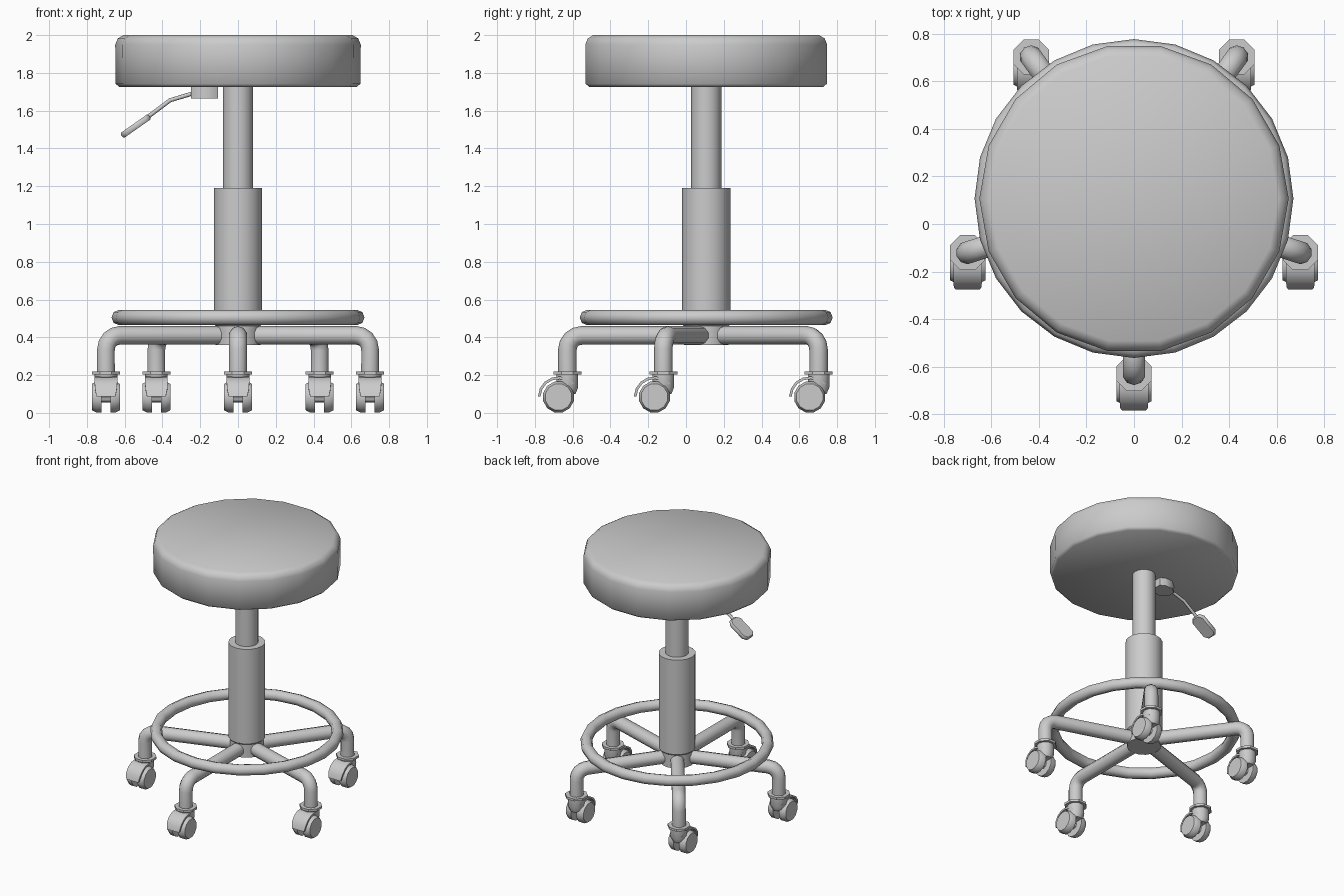
import bpy, bmesh
from math import sin, cos, pi, radians
from mathutils import Vector, Matrix

if "Cube" in bpy.data.objects:
    bpy.data.objects.remove(bpy.data.objects["Cube"])

CY = 0.107  # y of the column axis


def finish(name, bm, angle=40):
    bmesh.ops.recalc_face_normals(bm, faces=bm.faces)
    me = bpy.data.meshes.new(name)
    bm.to_mesh(me)
    bm.free()
    ob = bpy.data.objects.new(name, me)
    bpy.context.collection.objects.link(ob)
    bpy.ops.object.select_all(action='DESELECT')
    ob.select_set(True)
    bpy.context.view_layer.objects.active = ob
    bpy.ops.object.shade_smooth_by_angle(angle=radians(angle))
    return ob


def loft(bm, rings, caps=True, closed=False):
    """Join rings of points into a skin."""
    vs = [[bm.verts.new(p) for p in r] for r in rings]
    pairs = list(zip(vs, vs[1:])) + ([(vs[-1], vs[0])] if closed else [])
    for a, b in pairs:
        for i in range(len(a)):
            j = (i + 1) % len(a)
            bm.faces.new((a[i], a[j], b[j], b[i]))
    if caps and not closed:
        bm.faces.new(vs[0])
        bm.faces.new(vs[-1])


def lathe(bm, profile, n, mat=Matrix(), phase=0.0):
    loft(bm, [[mat @ Vector((r * cos(2 * pi * i / n + phase), r * sin(2 * pi * i / n + phase), z))
               for i in range(n)] for r, z in profile])


def tube(bm, pts, rad, n, side):
    """Sweep a circle along a path lying in the plane whose normal is side."""
    pts = [Vector(p) for p in pts]
    rings = []
    for k, p in enumerate(pts):
        d0 = (p - pts[max(k - 1, 0)]).normalized()
        d1 = (pts[min(k + 1, len(pts) - 1)] - p).normalized()
        up = (d0 + d1).normalized().cross(side)
        rings.append([p + rad * (cos(2 * pi * i / n) * up + sin(2 * pi * i / n) * side)
                      for i in range(n)])
    loft(bm, rings)


axis = Matrix.Translation((0, CY, 0))

# Padded seat
bm = bmesh.new()
lathe(bm, [(0.628, 1.725), (0.648, 1.742), (0.65, 1.95), (0.637, 1.982), (0.607, 2.0)], 18, axis)
finish("seat", bm, 50)

# Gas lift column
bm = bmesh.new()
lathe(bm, [(0.08, 1.15), (0.08, 1.74)], 16, axis)
finish("upper_column", bm)
bm = bmesh.new()
lathe(bm, [(0.118, 0.36), (0.118, 0.46), (0.128, 0.47), (0.128, 1.19)], 16, axis)
finish("lower_column", bm)

# Foot ring
bm = bmesh.new()
N = 24
loft(bm, [[(r * sin(a), CY + r * cos(a), 0.505 + 0.041 * sin(t))
           for t in [2 * pi * j / 8 for j in range(8)] for r in [0.629 + 0.041 * cos(t)]]
          for a in [2 * pi * i / N for i in range(N)]], closed=True)
finish("foot_ring", bm, 60)

# Height lever: bracket, bent rod and flat paddle
bm = bmesh.new()
plan = [(-0.105, -0.045), (-0.14, -0.065), (-0.2, -0.065), (-0.248, -0.025),
        (-0.248, 0.025), (-0.2, 0.065), (-0.14, 0.065), (-0.105, 0.045)]
loft(bm, [[(x, CY + y, z) for x, y in plan] for z in (1.665, 1.735)])
finish("lever_bracket", bm)
bm = bmesh.new()
tube(bm, [(-0.2, CY, 1.7), (-0.25, CY, 1.688), (-0.36, CY, 1.655), (-0.48, CY, 1.565)],
     0.011, 8, Vector((0, 1, 0)))
finish("lever_rod", bm, 60)
bm = bmesh.new()
outline = [(-0.09, 0.03), (-0.065, 0.055), (0.065, 0.055), (0.09, 0.03)]
outline += [(x, -y) for x, y in reversed(outline)]
pm = Matrix.Translation((-0.542, CY, 1.518)) @ Matrix.Rotation(radians(-35), 4, 'Y')
loft(bm, [[pm @ Vector((x * s, y * s, z)) for x, y in outline]
          for s, z in ((0.93, -0.016), (1, -0.008), (1, 0.008), (0.93, 0.016))])
finish("lever_paddle", bm, 50)


def caster(name, x, y):
    at = Matrix.Translation((x, y, 0))
    # Collar and swivel stem
    b = bmesh.new()
    lathe(b, [(0.08, 0.203), (0.08, 0.22)], 8, at, pi / 8)
    lathe(b, [(0.045, 0.1), (0.06, 0.135), (0.06, 0.205)], 10, at)
    finish(name + "_swivel", b)
    # Twin wheels and axle
    b = bmesh.new()
    hub = at @ Matrix.Translation((0, -0.047, 0.084)) @ Matrix.Rotation(pi / 2, 4, 'Y')
    for s in (-1, 1):
        lathe(b, [(0.084, s * 0.024), (0.084, s * 0.052), (0.072, s * 0.074)], 12, hub, pi / 12)
    lathe(b, [(0.03, -0.03), (0.03, 0.03)], 8, hub)
    finish(name + "_wheels", b)
    # Curved fender over the wheels
    b = bmesh.new()
    rings = []
    for k in range(7):
        a = radians(178 - 23 * k)
        w = (0.05, 0.058, 0.06, 0.06, 0.06, 0.058, 0.05)[k]
        rings.append([at @ Vector((sx * w, -0.047 + r * cos(a), 0.084 + r * sin(a)))
                      for sx, r in ((-1, 0.095), (1, 0.095), (1, 0.109), (-1, 0.109))])
    loft(b, rings)
    finish(name + "_fender", b)


# Five bent legs with casters all trailing to the front
R, H, B = 0.735, 0.41, 0.075
for k in range(5):
    a = -pi / 2 + 2 * pi * k / 5
    out = Vector((cos(a), sin(a), 0))
    path = [(0.07, H)] + [(R - B + B * sin(t), H - B + B * cos(t))
                          for t in [pi / 2 * i / 4 for i in range(5)]] + [(R, 0.21)]
    bm = bmesh.new()
    tube(bm, [out * r + Vector((0, CY, z)) for r, z in path], 0.049, 10,
         Vector((-sin(a), cos(a), 0)))
    finish("leg_%d" % (k + 1), bm, 50)
    caster("caster_%d" % (k + 1), R * cos(a), CY + R * sin(a))
